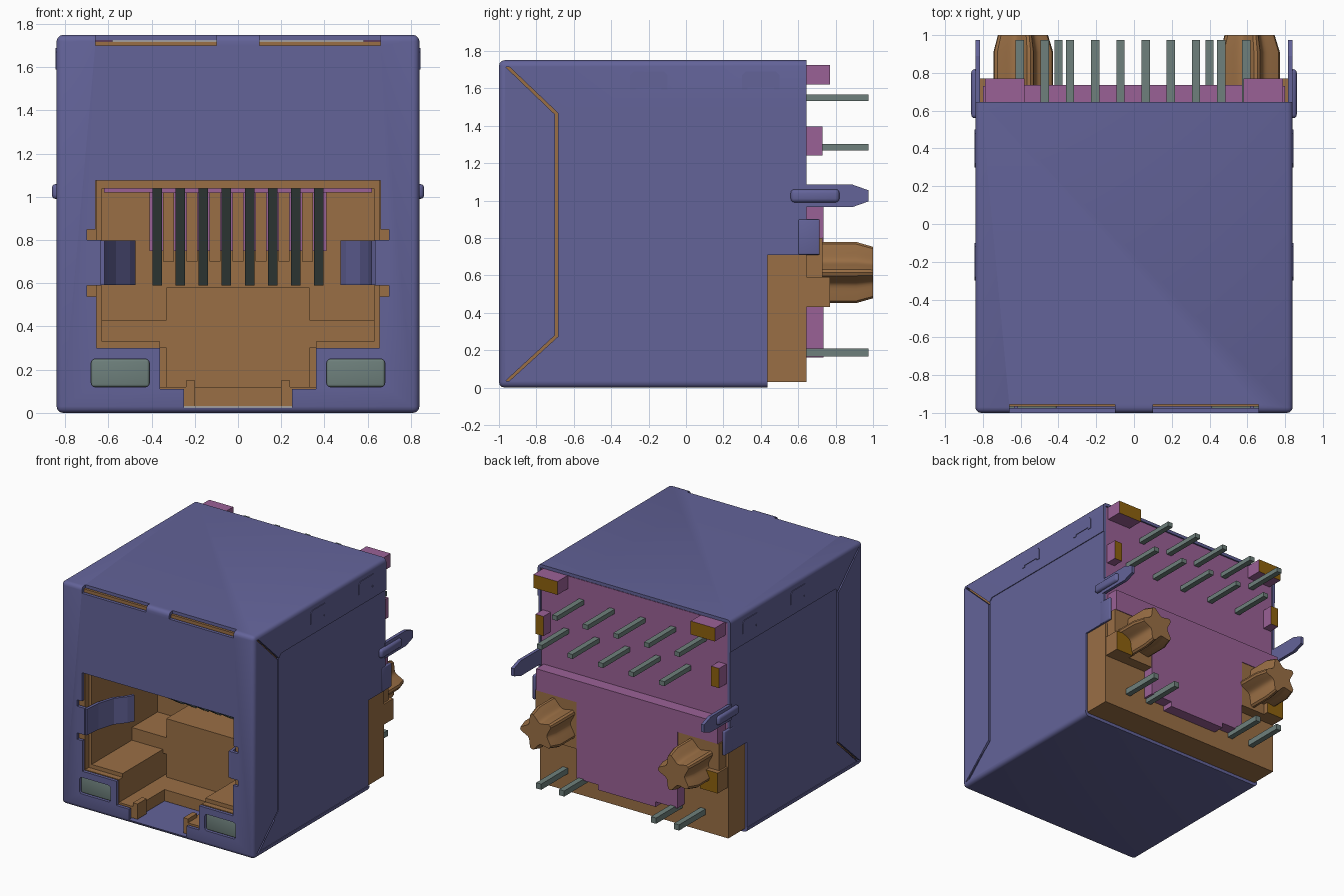
import bpy, bmesh, math
from mathutils import Matrix

cube = bpy.data.objects.get("Cube")
if cube:
    bpy.data.objects.remove(cube, do_unlink=True)


def material(name, rgb):
    lin = [((c / 255 + 0.055) / 1.055) ** 2.4 for c in rgb] + [1.0]
    m = bpy.data.materials.new(name)
    m.use_nodes = True
    m.diffuse_color = lin
    m.node_tree.nodes["Principled BSDF"].inputs["Base Color"].default_value = lin
    return m


BLUE = material("shell blue", (99, 99, 153))
BROWN = material("housing brown", (154, 111, 69))
PURPLE = material("insert purple", (154, 97, 150))
GREY = material("contact grey", (110, 128, 124))
GOLD = material("pad gold", (142, 98, 14))


def finish(name, bm, mat, smooth=False):
    bmesh.ops.recalc_face_normals(bm, faces=bm.faces)
    me = bpy.data.meshes.new(name)
    bm.to_mesh(me)
    bm.free()
    ob = bpy.data.objects.new(name, me)
    bpy.context.collection.objects.link(ob)
    if mat:
        me.materials.append(mat)
    if smooth:
        smooth_edges(ob)
    return ob


def activate(ob):
    bpy.ops.object.select_all(action='DESELECT')
    ob.select_set(True)
    bpy.context.view_layer.objects.active = ob


def smooth_edges(ob):
    activate(ob)
    bpy.ops.object.shade_smooth_by_angle(angle=math.radians(35))


def box(name, x, y, z, mat, bevel=0, open_back=False):
    """Box from (min, max) ranges, optionally with rounded edges."""
    bm = bmesh.new()
    bmesh.ops.create_cube(bm, size=1)
    for v in bm.verts:
        v.co = [lo + (c + 0.5) * (hi - lo) for c, (lo, hi) in zip(v.co, (x, y, z))]
    if bevel:
        edges = [e for e in bm.edges
                 if not (open_back and all(v.co.y > y[1] - 1e-4 for v in e.verts))]
        bmesh.ops.bevel(bm, geom=edges, offset=bevel, segments=3, profile=0.5, affect='EDGES')
    return finish(name, bm, mat, bevel > 0)


def prism(name, pts, axis, lo, hi, mat):
    """Extrude an (x, z) outline along y, a (y, z) one along x, or an (x, y) one along z."""
    place = {'x': lambda a, b: (lo, a, b), 'y': lambda a, b: (a, lo, b), 'z': lambda a, b: (a, b, lo)}[axis]
    bm = bmesh.new()
    f = bm.faces.new([bm.verts.new(place(a, b)) for a, b in pts])
    ext = bmesh.ops.extrude_face_region(bm, geom=[f])
    move = [(hi - lo) * (axis == k) for k in 'xyz']
    bmesh.ops.translate(bm, vec=move, verts=[g for g in ext['geom'] if isinstance(g, bmesh.types.BMVert)])
    return finish(name, bm, mat)


def cut(ob, cutters):
    for c in cutters:
        mod = ob.modifiers.new("cut", 'BOOLEAN')
        mod.operation, mod.solver, mod.object = 'DIFFERENCE', 'EXACT', c
        activate(ob)
        bpy.ops.object.modifier_apply(modifier=mod.name)
        bpy.data.objects.remove(c, do_unlink=True)


def span(s, a, b):
    """Range mirrored to side s."""
    return (a, b) if s > 0 else (-b, -a)


def gold_back(ob):
    ob.data.materials.append(GOLD)
    for p in ob.data.polygons:
        if p.normal.y > 0.9:
            p.material_index = 1


SIDES = ((1, "left"), (-1, "right"))

# Folded sheet metal shell
shell = box("shell", (-.84, .84), (-1, .645), (0, 1.75), BLUE, 0.03, True)
half = [(.66, 1.075), (.66, .85), (.70, .85), (.70, .80), (.635, .80), (.635, .59), (.70, .59),
        (.70, .54), (.655, .54), (.655, .30), (.36, .30), (.36, .11), (.25, .11), (.25, .025)]
outline = half + [(-x, z) for x, z in reversed(half)]
cutters = [box("c", (-.815, .815), (-.975, 1), (.025, 1.725), None),
           prism("c", outline, 'y', -1.1, -.95, None),
           box("c", (-1, 1), (.435, 1), (-.1, .71), None)]
seam = [(-.965, 1.715), (-.70, 1.46), (-.70, .28), (-.965, .035),
        (-.945, .035), (-.685, .272), (-.685, 1.468), (-.945, 1.715)]
panel = [(-.69, 1.47), (-.69, .27), (-.93, .04), (1, .04), (1, 1.5), (-.66, 1.5)]
for s, _ in SIDES:
    cutters += [prism("c", seam, 'x', s * .81, s * .9, None),
                prism("c", panel, 'x', s * .834, s * .9, None),
                box("c", span(s, .41, .68), (-1.1, -.95), (.12, .25), None, 0.02),
                box("c", span(s, .10, .66), (-1.1, -.955), (1.70, 1.8), None)]
cut(shell, cutters)
smooth_edges(shell)

# Moulded housing with the plug cavity
housing = box("housing", (-.8, .8), (-.965, .435), (.03, 1.72), BROWN)
cut(housing, [box("c", (-.655, .655), (-1.1, -.92), (.30, 1.075), None),
              box("c", (-.63, .63), (-1.1, -.1), (.33, 1.04), None),
              box("c", (-.36, .36), (-1.1, -.35), (.12, .5), None),
              box("c", (-.22, .22), (-1.1, -.6), (-.1, .2), None)])
box("latch_block", (-.33, .33), (-.42, -.05), (.10, .58), BROWN)
box("rear_base", (-.82, .82), (.43, .645), (.03, .71), BROWN)
for s, side in SIDES:
    box(f"{side}_cavity_step", span(s, .33, .64), (-.42, -.05), (.3, .43), BROWN)
    box(f"{side}_latch_stop", span(s, .20, .24), (-.965, -.85), (.03, .15), BROWN)

# Contact springs with the comb between them
box("contact_carrier", (-.41, .41), (-.14, -.05), (.75, 1.035), PURPLE)
box("carrier_strip", (-.62, .62), (-.16, -.05), (1.02, 1.038), PURPLE)
for i in range(8):
    x = (i - 3.5) * .107
    prism(f"contact_{i + 1}", [(-.85, 1.04), (-.80, 1.04), (-.13, .62), (-.13, .59), (-.17, .59)],
          'x', x - .022, x + .022, GREY)
    if i < 7:
        box(f"comb_tooth_{i + 1}", (x + .028, x + .079), (-.2, -.05), (.7, 1.02), BROWN)

# Rear insert: recessed upper face and raised lower plate
box("rear_insert", (-.81, .81), (.42, .64), (.70, 1.72), PURPLE)
box("rear_plate_top", (-.79, .79), (.6, .735), (.80, .97), PURPLE)
box("rear_plate", (-.44, .44), (.6, .735), (.2, .80), PURPLE)
box("rear_plate_foot", (-.25, .25), (.6, .735), (.16, .2), PURPLE)


def peg(name, cx, cz):
    """Fluted locating peg with a tapered tip."""
    bm = bmesh.new()
    rings = []
    for y, k in ((.64, 1), (.91, 1), (1.0, .84)):
        ring = []
        for i in range(60):
            u = abs((i % 12) / 6 - 1)
            r = k * min(.172, .105 + .088 * u * u)
            a = math.tau * i / 60
            ring.append(bm.verts.new((cx + r * math.cos(a), y, cz + r * math.sin(a))))
        rings.append(ring)
    for a, b in zip(rings, rings[1:]):
        for i in range(60):
            j = (i + 1) % 60
            bm.faces.new((a[i], a[j], b[j], b[i]))
    bm.faces.new(rings[0])
    bm.faces.new(rings[-1])
    finish(name, bm, BROWN, True)


for s, side in SIDES:
    # Indicator windows
    box(f"{side}_indicator", span(s, .41, .68), (-.985, -.95), (.12, .25), GREY, 0.012)
    # Inward grounding finger
    path = [(.637, -.99), (.625, -.86), (.585, -.73), (.52, -.65), (.495, -.60)]
    strip = path + [(x - .02, y - .008) for x, y in reversed(path)]
    prism(f"{side}_ground_finger", [(s * x, y) for x, y in strip], 'z', .592, .798, BLUE)
    # Board tab, its embossed rib and the lower tab
    tab = [(.63, .965), (.89, .965), (.975, .995), (.975, 1.055), (.89, 1.085), (.63, 1.085)]
    prism(f"{side}_board_tab", tab, 'x', s * .815, s * .84, BLUE)
    box(f"{side}_tab_rib", span(s, .82, .862), (.56, .82), (.99, 1.06), BLUE, 0.02)
    box(f"{side}_lower_tab", span(s, .815, .838), (.6, .715), (.71, .90), BLUE, 0.008)
    # Latch bumps on the top flap
    for n, y in enumerate((-.2, .4)):
        arch = [(y - .1, 1.59), (y - .1, 1.67), (y - .08, 1.69), (y + .08, 1.69), (y + .1, 1.67),
                (y + .1, 1.59), (y + .07, 1.59), (y + .07, 1.605), (y - .07, 1.605), (y - .07, 1.59)]
        prism(f"{side}_flap_latch_{n + 1}", arch, 'x', s * .835, s * .845, BLUE)
    # Standoff pads
    gold_back(box(f"{side}_top_pad", span(s, .58, .79), (.6, .77), (1.62, 1.725), PURPLE))
    gold_back(box(f"{side}_middle_pad", span(s, .73, .80), (.6, .73), (1.24, 1.395), PURPLE))
    gold_back(box(f"{side}_lower_pad", span(s, .66, .815), (.6, .77), (.43, .59), BROWN))
    box(f"{side}_peg_base", span(s, .44, .80), (.6, .73), (.43, .80), BROWN)
    peg(f"{side}_peg", s * .6, .615)
    for n, x in enumerate((.40, .60)):
        box(f"{side}_indicator_pin_{n + 1}", (s * x - .022, s * x + .022), (.6, .975), (.165, .21), GREY)

# Two staggered rows of solder pins
for i in range(10):
    x = -.605 + i * .1333
    z = 1.55 if i % 2 == 0 else 1.285
    box(f"solder_pin_{i + 1}", (x - .022, x + .022), (.6, .975), (z - .018, z + .018), GREY)
